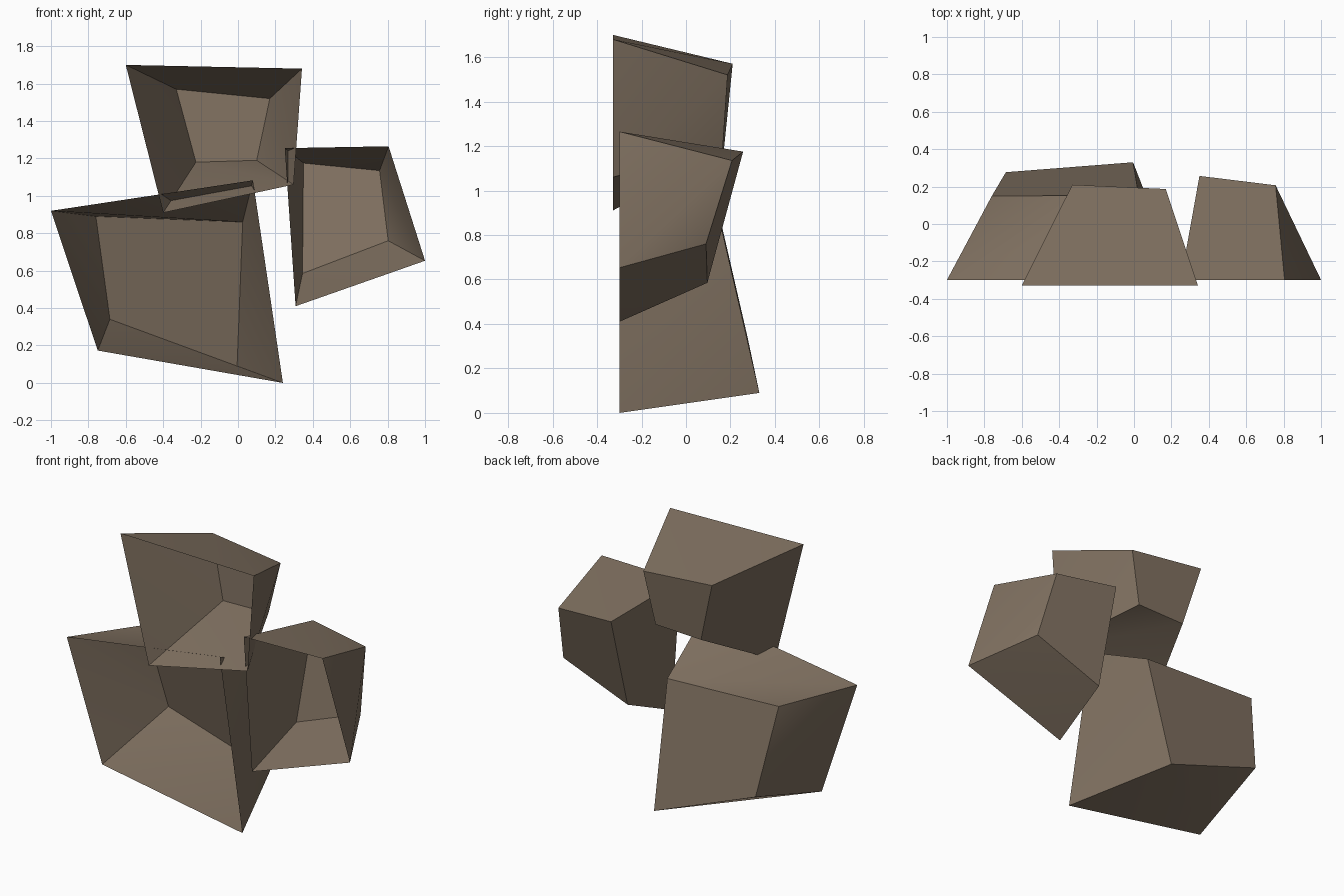
import bpy, bmesh, math

if "Cube" in bpy.data.objects:
    bpy.data.objects.remove(bpy.data.objects["Cube"])

wood = bpy.data.materials.new("taupe brown")
wood.diffuse_color = (0.21, 0.16, 0.115, 1)
wood.use_nodes = True
wood.node_tree.nodes["Principled BSDF"].inputs["Base Color"].default_value = wood.diffuse_color


def open_box(name, front_y, front, back, odd_side):
    """Thin tapered box, open at the front. Corners run TL, TR, BR, BL.
    front: (x, z) points, back: (x, y, z) points.
    The twisted walls are folded along a diagonal; odd_side folds the other way."""
    bm = bmesh.new()
    f = [bm.verts.new((x, front_y, z)) for x, z in front]
    b = [bm.verts.new(p) for p in back]
    bm.faces.new(b[::-1])                        # back panel
    for i in range(4):                           # walls: top, right, bottom, left
        j = (i + 1) % 4
        if i == odd_side:
            bm.faces.new((f[i], f[j], b[j]))
            bm.faces.new((f[i], b[j], b[i]))
        else:
            bm.faces.new((f[i], f[j], b[i]))
            bm.faces.new((f[j], b[j], b[i]))
    mesh = bpy.data.meshes.new(name)
    bm.to_mesh(mesh)
    bm.free()
    mesh.shade_smooth()                          # soften folds, keep box edges sharp
    mesh.set_sharp_from_angle(angle=math.radians(35))
    mesh.materials.append(wood)
    obj = bpy.data.objects.new(name, mesh)
    bpy.context.collection.objects.link(obj)


# Upper box, resting on the lower one
open_box("upper_box", -0.329,
         [(-0.60, 1.70), (0.342, 1.68), (0.297, 1.06), (-0.40, 0.91)],
         [(-0.33, 0.21, 1.57), (0.17, 0.187, 1.52),
          (0.10, 0.165, 1.19), (-0.225, 0.17, 1.18)], odd_side=2)

# Large lower left box
open_box("lower_box", -0.299,
         [(-1.00, 0.92), (0.08, 1.083), (0.24, 0.0), (-0.75, 0.173)],
         [(-0.76, 0.15, 0.89), (0.025, 0.153, 0.86),
          (-0.005, 0.33, 0.09), (-0.685, 0.277, 0.34)], odd_side=0)

# Right box
open_box("right_box", -0.299,
         [(0.25, 1.255), (0.805, 1.265), (1.00, 0.653), (0.308, 0.41)],
         [(0.35, 0.257, 1.175), (0.757, 0.207, 1.135),
          (0.803, 0.09, 0.76), (0.345, 0.096, 0.585)], odd_side=2)
